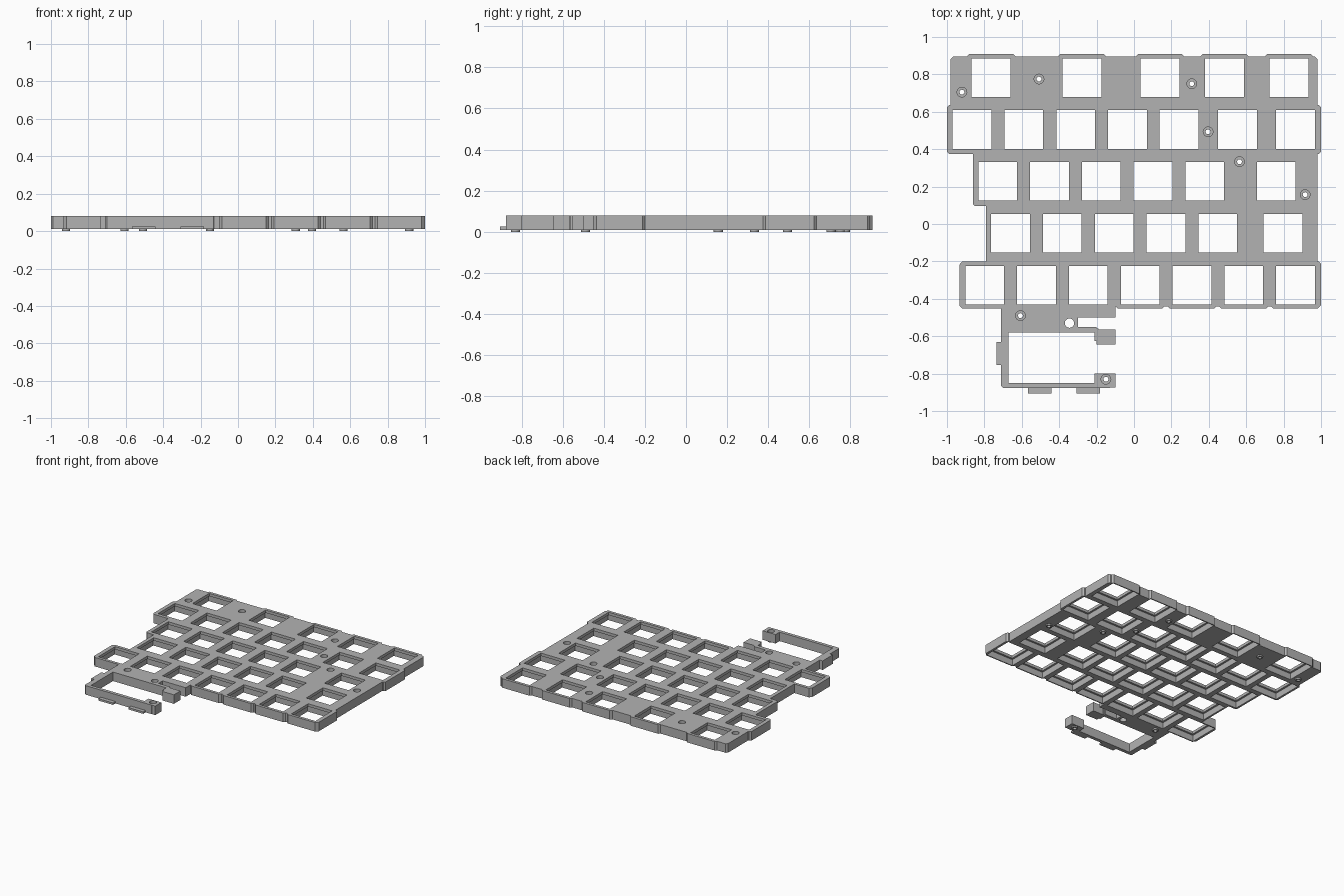
import bpy
import bmesh
from math import cos, sin, tau

if "Cube" in bpy.data.objects:
    bpy.data.objects.remove(bpy.data.objects["Cube"], do_unlink=True)

BOTTOM, TOP = 0.01, 0.08
LIP = 0.058            # underside of the thin lip around each key opening
HOLE = 0.1035          # half width of a key opening
POCKET = 0.118         # half width of the wider pocket below the lip
FRAME_X, FRAME_Y = 0.136, 0.126

# Key centres, one entry per row: y position, then x positions
ROWS = [
    (0.782, [-0.764, -0.278, 0.139, 0.484, 0.829]),
    (0.505, [-0.866, -0.589, -0.312, -0.035, 0.241, 0.553, 0.864]),
    (0.228, [-0.729, -0.452, -0.175, 0.102, 0.379, 0.761]),
    (-0.049, [-0.660, -0.383, -0.106, 0.171, 0.448, 0.797]),
    (-0.327, [-0.798, -0.521, -0.244, 0.033, 0.310, 0.587, 0.864]),
]
KEYS = [(x, y) for y, xs in ROWS for x in xs]

SCREWS = [(-0.92, 0.705), (-0.508, 0.775), (0.309, 0.75), (0.396, 0.493),
          (0.564, 0.333), (0.915, 0.157), (-0.607, -0.49), (-0.15, -0.83)]


def prism(bm, points, z0, z1):
    """Closed upright solid over a counter-clockwise outline."""
    low = [bm.verts.new((x, y, z0)) for x, y in points]
    high = [bm.verts.new((x, y, z1)) for x, y in points]
    bm.faces.new(low[::-1])
    bm.faces.new(high)
    for i in range(len(points)):
        j = (i + 1) % len(points)
        bm.faces.new((low[i], low[j], high[j], high[i]))


def box(bm, x0, x1, y0, y1, z0=BOTTOM, z1=TOP, cut=0.0):
    """Box with optional chamfered upright corners."""
    if cut:
        pts = [(x0 + cut, y0), (x1 - cut, y0), (x1, y0 + cut), (x1, y1 - cut),
               (x1 - cut, y1), (x0 + cut, y1), (x0, y1 - cut), (x0, y0 + cut)]
    else:
        pts = [(x0, y0), (x1, y0), (x1, y1), (x0, y1)]
    prism(bm, pts, z0, z1)


def disc(bm, x, y, r, z0, z1, sides=24):
    prism(bm, [(x + r * cos(tau * i / sides), y + r * sin(tau * i / sides))
               for i in range(sides)], z0, z1)


def make_object(name, bm):
    mesh = bpy.data.meshes.new(name)
    bm.to_mesh(mesh)
    bm.free()
    obj = bpy.data.objects.new(name, mesh)
    bpy.context.scene.collection.objects.link(obj)
    return obj


# Plate body: stepped decks, one per key row
body = bmesh.new()
for deck in [(-0.98, 0.98, 0.58, 0.895), (-1.0, 1.0, 0.375, 0.635),
             (-0.862, 0.98, 0.095, 0.42), (-0.792, 0.98, -0.24, 0.14),
             (-0.93, 1.0, -0.44, -0.2)]:
    box(body, *deck, cut=0.012)

# Chamfered frames that bulge past the back and front edges
for x, y in KEYS:
    if abs(y) > 0.3 and y != ROWS[1][0]:
        box(body, x - FRAME_X, x + FRAME_X, y - FRAME_Y, y + FRAME_Y, cut=0.018)

# Controller bay: shelf, bracket arms, end blocks and side tab
for part in [(-0.71, -0.30, -0.58, -0.42), (-0.32, -0.10, -0.50, -0.42),
             (-0.32, -0.20, -0.58, -0.55), (-0.212, -0.19, -0.625, -0.56),
             (-0.20, -0.10, -0.645, -0.565), (-0.71, -0.67, -0.86, -0.50),
             (-0.21, -0.10, -0.875, -0.80), (-0.735, -0.70, -0.755, -0.63)]:
    box(body, *part)
box(body, -0.71, -0.12, -0.876, -0.85, cut=0.01)

# Low clips on the front of the bay
for x in (-0.505, -0.245):
    box(body, x - 0.063, x + 0.063, -0.906, -0.86, BOTTOM, 0.025)

# Small standoffs under the screw holes
for x, y in SCREWS:
    disc(body, x, y, 0.022, 0.0, 0.03)
plate = make_object("switch_plate", body)

# Cutters: key openings, pockets, screw holes with counterbores, cable hole
cuts = bmesh.new()
for x, y in KEYS:
    box(cuts, x - HOLE, x + HOLE, y - HOLE, y + HOLE, 0.03, 0.12)
    box(cuts, x - POCKET, x + POCKET, y - POCKET, y + POCKET, -0.03, LIP)
for x, y in SCREWS:
    disc(cuts, x, y, 0.013, -0.03, 0.12)
    disc(cuts, x, y, 0.026, 0.05, 0.12)
disc(cuts, -0.345, -0.53, 0.025, -0.03, 0.12)
cutter = make_object("opening_cutter", cuts)
cutter.hide_render = True

mod = plate.modifiers.new("openings", 'BOOLEAN')
mod.operation = 'DIFFERENCE'
mod.solver = 'EXACT'
mod.use_self = True
mod.object = cutter

# Bake the cut and drop the cutter
graph = bpy.context.evaluated_depsgraph_get()
result = bpy.data.meshes.new_from_object(plate.evaluated_get(graph))
plate.modifiers.clear()
plate.data = result
bpy.data.objects.remove(cutter, do_unlink=True)

# One plain grey finish
grey = bpy.data.materials.new("plain_grey")
grey.use_nodes = True
colour = (0.45, 0.45, 0.45, 1.0)
grey.diffuse_color = colour
grey.node_tree.nodes["Principled BSDF"].inputs["Base Color"].default_value = colour
plate.data.materials.clear()
plate.data.materials.append(grey)
